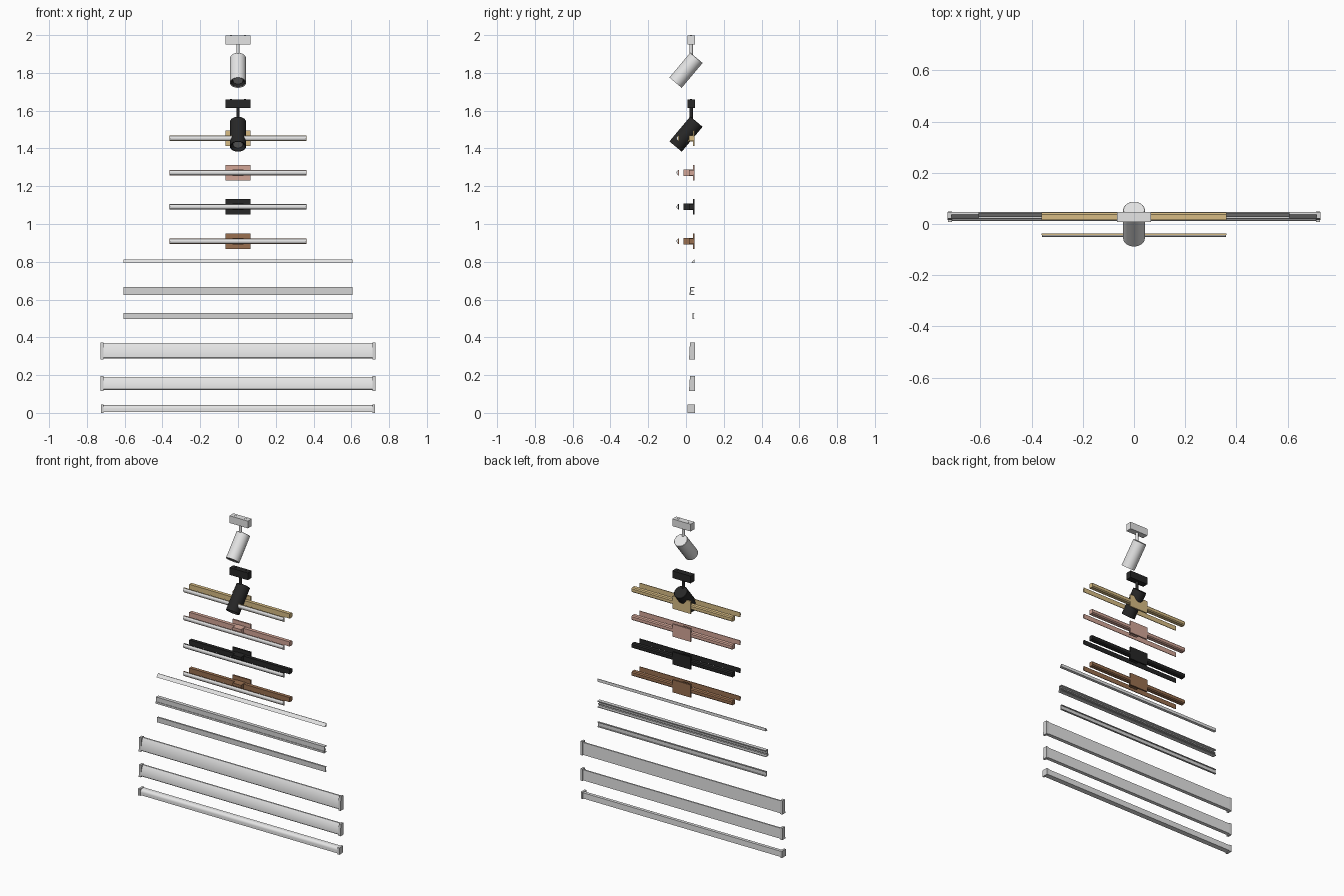
import bpy, bmesh
from math import radians, sin, cos, pi
from mathutils import Matrix, Vector

if "Cube" in bpy.data.objects:
    bpy.data.objects.remove(bpy.data.objects["Cube"])


def material(name, r, g, b):
    m = bpy.data.materials.new(name)
    m.use_nodes = True
    m.diffuse_color = (r, g, b, 1)
    m.node_tree.nodes["Principled BSDF"].inputs["Base Color"].default_value = (r, g, b, 1)
    return m


white = material("white", .78, .78, .78)
silver = material("silver", .66, .66, .66)
black = material("black", .02, .02, .02)
gold = material("gold", .68, .5, .23)
pink = material("rose", .65, .38, .31)
brown = material("bronze", .32, .16, .08)
lens_grey = material("lens_grey", .45, .45, .45)


def finish(name, bm, mat, smooth=False):
    bmesh.ops.recalc_face_normals(bm, faces=bm.faces)
    me = bpy.data.meshes.new(name)
    bm.to_mesh(me)
    bm.free()
    me.materials.append(mat)
    ob = bpy.data.objects.new(name, me)
    bpy.context.collection.objects.link(ob)
    if smooth:
        bpy.ops.object.select_all(action='DESELECT')
        ob.select_set(True)
        bpy.context.view_layer.objects.active = ob
        bpy.ops.object.shade_smooth_by_angle(angle=radians(35))
    return ob


def box(name, x, y, z, mat):
    """Box from (low, high) ranges on each axis."""
    bm = bmesh.new()
    size = Vector((x[1] - x[0], y[1] - y[0], z[1] - z[0]))
    mid = Vector((sum(x), sum(y), sum(z))) / 2
    bmesh.ops.create_cube(bm, size=1, matrix=Matrix.Translation(mid) @ Matrix.Diagonal(size).to_4x4())
    return finish(name, bm, mat)


def extrusion(name, profile, x0, x1, mat, smooth=False):
    """Closed (y, z) profile swept along x."""
    bm = bmesh.new()
    face = bm.faces.new([bm.verts.new((x0, y, z)) for y, z in profile])
    out = bmesh.ops.extrude_face_region(bm, geom=[face], use_keep_orig=True)
    moved = [v for v in out["geom"] if isinstance(v, bmesh.types.BMVert)]
    bmesh.ops.translate(bm, verts=moved, vec=(x1 - x0, 0, 0))
    return finish(name, bm, mat, smooth)


def lathe(name, profile, mat, place):
    """(radius, height) profile turned about its own z axis."""
    bm = bmesh.new()
    vs = [bm.verts.new((r, 0, h)) for r, h in profile]
    es = [bm.edges.new(p) for p in zip(vs, vs[1:])]
    bmesh.ops.spin(bm, geom=vs + es, axis=(0, 0, 1), cent=(0, 0, 0), angle=2 * pi, steps=32)
    bmesh.ops.remove_doubles(bm, verts=bm.verts, dist=.0002)
    bm.transform(place)
    return finish(name, bm, mat, True)


# Tilted spotlights hanging from ceiling mounts
def spotlight(prefix, top, mat):
    y = .027
    box(prefix + "_mount", (-.066, .066), (y - .02, y + .02), (top - .049, top - .002), mat)
    for x in (-.037, .037):
        lathe(prefix + "_mount_screw", [(0, .002), (.006, .002), (.006, -.002), (0, -.002)],
              mat, Matrix.Translation((x, y, top - .002)))
    lathe(prefix + "_stem", [(0, -.049), (.009, -.049), (.009, -.125), (0, -.125)],
          mat, Matrix.Translation((0, y, top)))
    place = Matrix.Translation((0, 0, top - .186)) @ Matrix.Rotation(radians(-40), 4, 'X')
    h, r = .086, .0425
    lathe(prefix + "_body", [(0, h), (r - .002, h), (r, h - .002), (r, -h), (r - .004, -h),
                             (r - .004, -h + .012)], mat, place)
    lathe(prefix + "_reflector", [(r - .004, -h + .003), (r - .012, -h + .02), (0, -h + .02)], black, place)
    lathe(prefix + "_lens", [(0, -h + .012), (.026, -h + .012), (.026, -h + .019)], lens_grey, place)


spotlight("white_spot", 2.0, white)
spotlight("black_spot", 1.662, black)


# Wall lights: plate, arm, back rail and a separate light strip in front
def wall_light(prefix, z, mat):
    box(prefix + "_wall_plate", (-.066, .066), (.036, .046), (z - .041, z + .041), mat)
    box(prefix + "_arm", (-.03, .03), (-.013, .037), (z - .017, z + .017), mat)
    rail = [(.044, z - .009), (.044, z + .009), (.038, z + .015), (.015, z + .015),
            (.015, z - .015), (.038, z - .015)]
    extrusion(prefix + "_rail", rail, -.362, .362, mat)
    box(prefix + "_strip_back", (-.362, .362), (-.042, -.038), (z - .015, z + .015), mat)
    arc = [(-.042 - .008 * sin(a), z + .012 * cos(a)) for a in (pi * i / 8 for i in range(9))]
    extrusion(prefix + "_diffuser", arc, -.36, .36, white, True)


for prefix, z, mat in (("gold_light", 1.454, gold), ("rose_light", 1.272, pink),
                       ("black_light", 1.091, black), ("bronze_light", .909, brown)):
    wall_light(prefix, z, mat)

# Slim corner, deep and flat light channels
W = .607
extrusion("corner_channel", [(.027, .793), (.046, .793), (.046, .812), (.043, .812)], -W, W, white)


def channel(name, front, z0, z1, t):
    """U channel open towards the wall."""
    b = .046
    extrusion(name, [(front, z0), (b, z0), (b, z0 + t), (front + t, z0 + t),
                     (front + t, z1 - t), (b, z1 - t), (b, z1), (front, z1)], -W, W, silver)


channel("deep_channel", .022, .625, .667, .005)
box("deep_channel_lip", (-W, W), (.019, .022), (.625, .637), silver)
box("deep_channel_inner_rib", (-W, W), (.027, .04), (.643, .648), silver)
channel("flat_channel", .035, .497, .530, .004)


# Curved skirting profiles with end caps
def skirting(prefix, z0, z1):
    back, n = .046, 8
    curve = [(.019 + .018 * (i / n) ** 2.2, z0 + .004 + (z1 - z0 - .004) * i / n) for i in range(n + 1)]
    extrusion(prefix + "_board", [(back, z0), (.022, z0)] + curve + [(back, z1)], -.715, .715, white, True)
    cap = [(back + .001, z0 - .005), (.016, z0 - .005), (.021, z1 + .004), (back + .001, z1 + .004)]
    for x in (-.727, .712):
        extrusion(prefix + "_end_cap", cap, x, x + .015, silver)


skirting("tall_skirting", .288, .369)
skirting("medium_skirting", .122, .191)

# Low rounded floor profile
arc = [(.03 - .019 * sin(a), .022 + .019 * cos(a)) for a in (pi / 2 * i / 6 for i in range(7))]
extrusion("floor_profile", [(.046, .041)] + arc + [(.011, .004), (.046, .004)], -.712, .712, white, True)
for x in (-.725, .711):
    box("floor_profile_end_cap", (x, x + .014), (.008, .048), (0, .044), silver)
